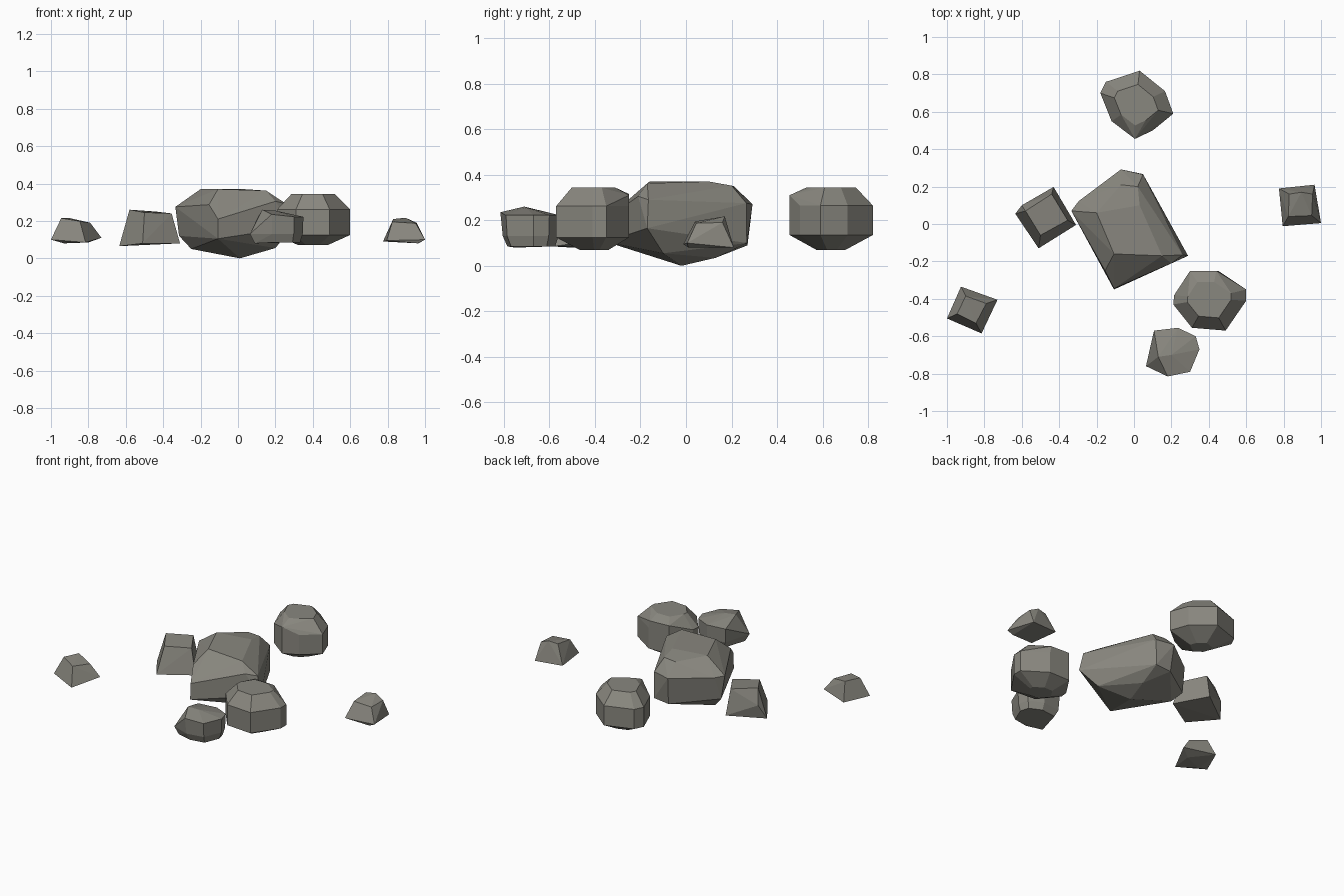
import bpy, bmesh, math

stone = bpy.data.materials.new("warm grey stone")
stone.diffuse_color = (0.25, 0.243, 0.212, 1)


def rock(name, points):
    """Faceted boulder: the convex hull of a few corner points."""
    bm = bmesh.new()
    for p in points:
        bm.verts.new(p)
    res = bmesh.ops.convex_hull(bm, input=bm.verts[:])
    junk = set(res["geom_interior"]) | set(res["geom_unused"])
    junk = [g for g in junk if isinstance(g, bmesh.types.BMVert)]
    bmesh.ops.delete(bm, geom=junk, context='VERTS')
    bmesh.ops.dissolve_limit(bm, angle_limit=math.radians(3),
                             verts=bm.verts[:], edges=bm.edges[:])
    bmesh.ops.recalc_face_normals(bm, faces=bm.faces[:])
    me = bpy.data.meshes.new(name)
    bm.to_mesh(me)
    bm.free()
    me.materials.append(stone)
    ob = bpy.data.objects.new(name, me)
    bpy.context.collection.objects.link(ob)


def layers(outline, levels):
    """Stack scaled copies of a plan outline; levels = (height, scale)."""
    cx = sum(p[0] for p in outline) / len(outline)
    cy = sum(p[1] for p in outline) / len(outline)
    return [(cx + (x - cx) * s, cy + (y - cy) * s, z)
            for z, s in levels for x, y in outline]


# Large central boulder
rock("central_boulder", [
    # top plateau
    (-0.107, -0.16, 0.37), (0.15, -0.17, 0.362), (-0.2, 0.06, 0.37),
    (0.03, 0.10, 0.37), (-0.07, 0.21, 0.35), (0.02, 0.2, 0.352),
    # shoulders
    (-0.155, -0.25, 0.287), (-0.107, -0.345, 0.21), (0.2, -0.21, 0.305),
    (0.26, -0.165, 0.29), (0.048, 0.265, 0.275), (-0.07, 0.292, 0.27),
    (-0.295, 0.123, 0.27), (-0.335, 0.07, 0.275),
    # sides
    (0.289, -0.17, 0.165), (0.048, 0.267, 0.10), (-0.06, 0.27, 0.09),
    (-0.315, 0.08, 0.12), (-0.107, -0.35, 0.105),
    # underside
    (0.01, -0.02, 0.0), (-0.25, 0.05, 0.05), (0.2, -0.1, 0.055),
    (0.04, 0.13, 0.035)])

# Rounded boulders with upright sides
rock("front_right_boulder", layers(
    [(0.3, -0.25), (0.45, -0.25), (0.6, -0.35), (0.6, -0.41),
     (0.49, -0.57), (0.31, -0.555), (0.21, -0.43), (0.215, -0.38)],
    [(0.07, 0.4), (0.125, 1), (0.262, 1), (0.343, 0.6)])
    + [(0.3, -0.25, 0.315), (0.44, -0.25, 0.31)])

rock("back_boulder", layers(
    [(-0.15, 0.76), (0.03, 0.82), (0.166, 0.71), (0.21, 0.59),
     (0.10, 0.5), (0.005, 0.455), (-0.12, 0.55), (-0.18, 0.70)],
    [(0.07, 0.35), (0.135, 1), (0.265, 1), (0.343, 0.6)])
    + [(0.005, 0.455, 0.31)])

rock("front_stone", layers(
    [(0.107, -0.57), (0.235, -0.555), (0.33, -0.6), (0.35, -0.67),
     (0.30, -0.79), (0.18, -0.81)],
    [(0.085, 0.82), (0.13, 0.96), (0.222, 1)])
    + [(0.064, -0.76, 0.13), (0.09, -0.75, 0.08), (0.13, -0.71, 0.26),
       (0.2, -0.7, 0.255), (0.18, -0.815, 0.235)])

# Small tapered stones: flat base, narrower sloping top
rock("left_stone", [
    (-0.635, 0.055, 0.065), (-0.51, -0.13, 0.08), (-0.31, -0.005, 0.08),
    (-0.43, 0.198, 0.085), (-0.6, 0.1, 0.16),
    (-0.58, 0.07, 0.26), (-0.5, -0.06, 0.245), (-0.355, 0.02, 0.24),
    (-0.44, 0.16, 0.25)])

rock("right_stone", [
    (0.775, 0.19, 0.09), (0.965, 0.21, 0.08), (1.0, 0.005, 0.10),
    (0.795, -0.012, 0.095), (0.96, 0.01, 0.08),
    (0.83, 0.16, 0.21), (0.895, 0.17, 0.217), (0.955, 0.16, 0.19),
    (0.95, 0.045, 0.187), (0.825, 0.04, 0.195)])

rock("far_left_stone", [
    (-0.925, -0.335, 0.10), (-0.73, -0.405, 0.11), (-0.815, -0.585, 0.085),
    (-1.0, -0.505, 0.10), (-0.93, -0.5, 0.08), (-0.8, -0.45, 0.085),
    (-0.945, -0.48, 0.215), (-0.9, -0.385, 0.215), (-0.79, -0.425, 0.19),
    (-0.845, -0.53, 0.198)])
